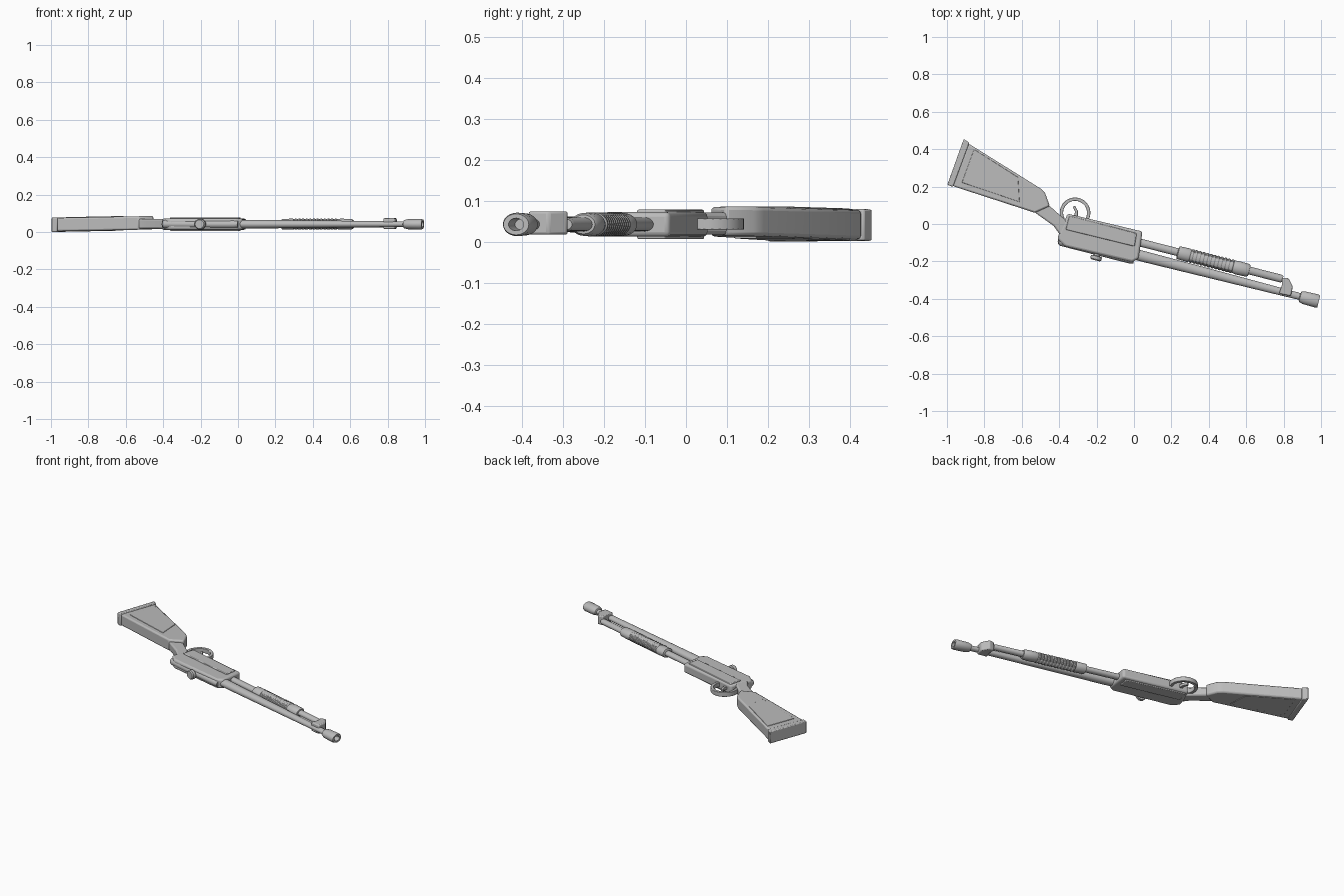
import bpy
import bmesh
import math
from mathutils import Vector

cube = bpy.data.objects.get("Cube")
if cube:
    bpy.data.objects.remove(cube, do_unlink=True)

grey = bpy.data.materials.new("plain_grey")
COLOUR = (0.5, 0.5, 0.5, 1)
grey.use_nodes = True
grey.diffuse_color = COLOUR
grey.node_tree.nodes["Principled BSDF"].inputs["Base Color"].default_value = COLOUR

AXIS_Z = 0.042    # height of the barrel axis
SQUASH = 0.8      # round parts are slightly flattened in height
TILT = math.atan2(-0.248, 0.969)


def finish(name, bm, bevel=0, segments=2):
    """Turn a bmesh into a shaded object, optionally with bevelled edges."""
    bmesh.ops.recalc_face_normals(bm, faces=bm.faces)
    mesh = bpy.data.meshes.new(name)
    bm.to_mesh(mesh)
    bm.free()
    mesh.materials.append(grey)
    obj = bpy.data.objects.new(name, mesh)
    bpy.context.collection.objects.link(obj)
    if bevel:
        mod = obj.modifiers.new("Bevel", "BEVEL")
        mod.width = bevel
        mod.segments = segments
        mod.limit_method = "ANGLE"
    bpy.ops.object.select_all(action="DESELECT")
    obj.select_set(True)
    bpy.context.view_layer.objects.active = obj
    bpy.ops.object.shade_smooth_by_angle(angle=math.radians(32))
    return obj


def slab(name, outline, low, high, bevel=0.006, slope=0, segments=2):
    """Extrude a plan outline between two heights; slope lifts it along x."""
    bm = bmesh.new()
    base = bm.faces.new([bm.verts.new((x, y, low)) for x, y in outline])
    ext = bmesh.ops.extrude_face_region(bm, geom=[base])
    for v in ext["geom"]:
        if isinstance(v, bmesh.types.BMVert):
            v.co.z = high
    for v in bm.verts:
        v.co.z += slope * (v.co.x + 1)
    return finish(name, bm, bevel, segments)


def turned(name, start, profile, angle=TILT, sides=24, squash=SQUASH):
    """Spin a (distance, radius) profile around an axis lying in plan."""
    bm = bmesh.new()
    rings = []
    for t, r in profile:
        rings.append([bm.verts.new((t, r * math.cos(a), squash * r * math.sin(a)))
                      for a in (2 * math.pi * k / sides for k in range(sides))])
    for a, b in zip(rings, rings[1:]):
        for k in range(sides):
            n = (k + 1) % sides
            bm.faces.new((a[k], a[n], b[n], b[k]))
    bm.faces.new(rings[0])
    bm.faces.new(rings[-1])
    obj = finish(name, bm)
    obj.location = (start[0], start[1], AXIS_Z)
    obj.rotation_euler.z = angle
    return obj


# Shoulder stock with butt pad, side panels and narrow wrist
STOCK_SLOPE = 0.02
slab("stock", [(-0.885, 0.43), (-0.5, 0.19), (-0.475, 0.165), (-0.45, 0.096),
               (-0.53, 0.06), (-0.97, 0.203)], 0.003, 0.075, 0.009, STOCK_SLOPE)
slab("butt_pad", [(-0.91, 0.455), (-0.88, 0.434), (-0.968, 0.198), (-0.998, 0.21)],
     0.0, 0.077, 0.005, STOCK_SLOPE)
slab("stock_panels", [(-0.855, 0.4), (-0.62, 0.25), (-0.612, 0.118), (-0.92, 0.222)],
     0.0, 0.078, 0.002, STOCK_SLOPE)
slab("wrist", [(-0.5, 0.16), (-0.455, 0.1), (-0.36, 0.015), (-0.32, -0.02),
               (-0.38, -0.08), (-0.43, -0.01), (-0.535, 0.065)], 0.017, 0.071, 0.009)

# Receiver body, raised cover plates and the rounded rail along its lower side
slab("receiver", [(-0.355, 0.055), (0.045, -0.04), (0.025, -0.185), (-0.01, -0.203),
                  (-0.37, -0.12), (-0.41, -0.08), (-0.395, -0.035)], 0.012, 0.072, 0.012, 0, 3)
slab("receiver_cover", [(-0.345, 0.045), (0.015, -0.05), (0.003, -0.12), (-0.365, -0.03)],
     0.006, 0.078, 0.004)
turned("receiver_rail", (-0.405, -0.083), [(0, 0.012), (0.006, 0.024), (0.018, 0.03),
                                           (0.4, 0.03), (0.42, 0.024)])

# Side knob on a short stem
turned("side_knob", (-0.192, -0.14), [(0, 0.018), (0.03, 0.018), (0.033, 0.03),
                                      (0.05, 0.03), (0.056, 0.024)],
       TILT - math.pi / 2, 20, 0.95)

# Trigger guard ring and trigger
centre = Vector((-0.315, 0.06))
arc = [math.radians(-30 + 240 * k / 18) for k in range(19)]
ring = [centre + 0.082 * Vector((math.cos(a), math.sin(a))) for a in arc]
ring += [centre + 0.064 * Vector((math.cos(a), math.sin(a))) for a in reversed(arc)]
slab("trigger_guard", ring, 0.029, 0.057, 0.002)
slab("trigger", [(-0.325, 0.03), (-0.3, 0.03), (-0.3, 0.07), (-0.315, 0.097),
                 (-0.327, 0.092), (-0.315, 0.065)], 0.034, 0.052, 0.002)

# Barrel with a hollow flared muzzle
turned("barrel", (-0.01, -0.158), [(0, 0.029), (0.08, 0.029), (0.83, 0.02), (0.93, 0.018)])
turned("muzzle", (0.885, -0.388), [(0, 0.018), (0.004, 0.028), (0.025, 0.034),
                                   (0.095, 0.036), (0.106, 0.032), (0.106, 0.019),
                                   (0.05, 0.017)])

# Lower tube with ribbed sliding grip
turned("lower_tube", (0.02, -0.096), [(0, 0.021), (0.79, 0.021), (0.8, 0.017)])
RIBS = 12
grip = [(0, 0.024), (0.004, 0.035), (0.06, 0.037)]
for i in range(RIBS):
    t = 0.07 + i * 0.02
    grip += [(t, 0.033), (t + 0.005, 0.037), (t + 0.012, 0.037), (t + 0.017, 0.033)]
grip += [(0.325, 0.037), (0.385, 0.035), (0.395, 0.029), (0.396, 0.02)]
turned("sliding_grip", (0.233, -0.152), grip)

# Clamp joining the lower tube to the barrel
slab("barrel_clamp", [(0.79, -0.29), (0.825, -0.288), (0.85, -0.335), (0.838, -0.385),
                      (0.775, -0.372), (0.79, -0.33)], 0.017, 0.074, 0.006)
